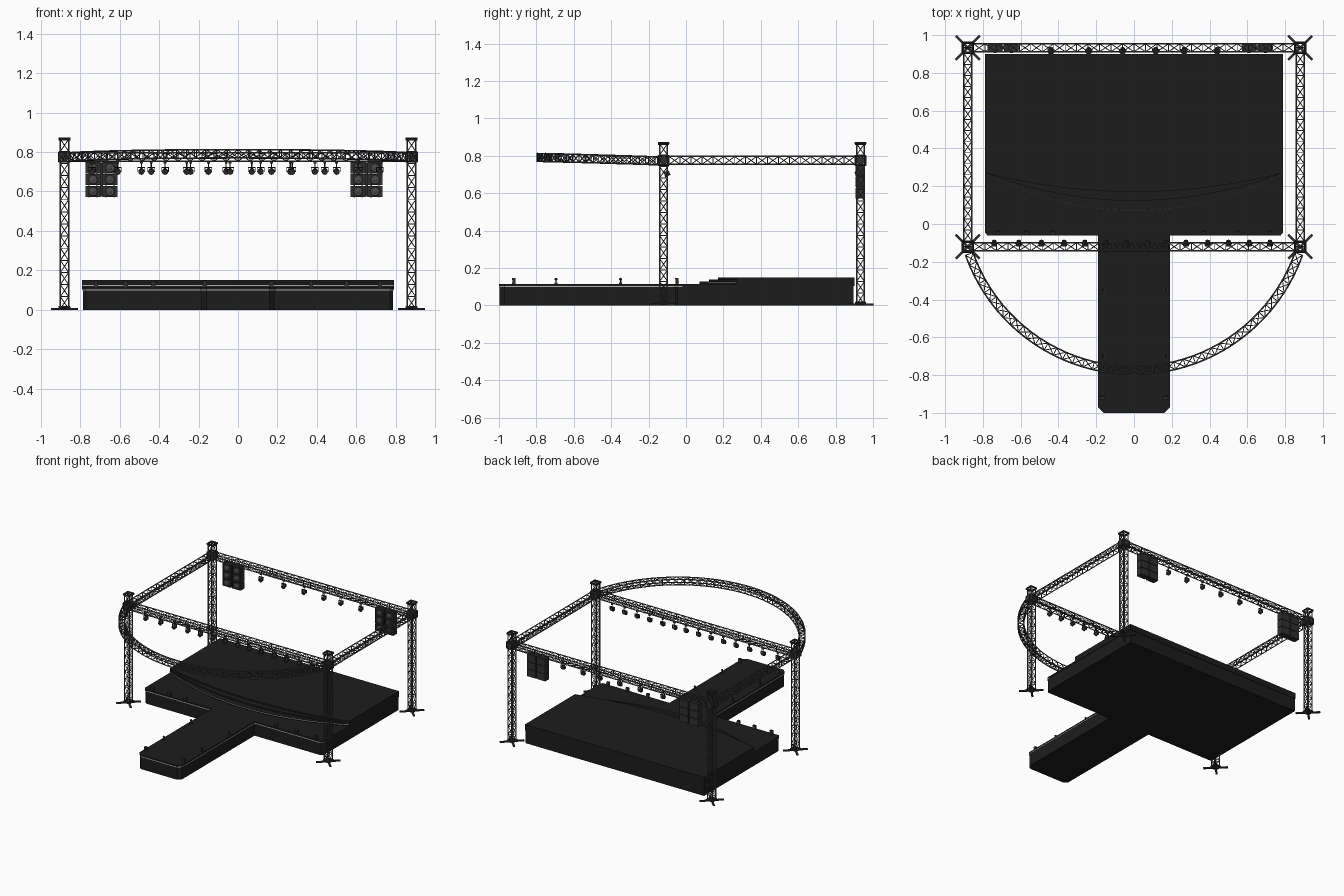
import bpy, bmesh, math
from mathutils import Vector, Matrix

if "Cube" in bpy.data.objects:
    bpy.data.objects.remove(bpy.data.objects["Cube"])

V = Vector


def material(name, c):
    m = bpy.data.materials.new(name)
    m.diffuse_color = (c, c, c, 1)
    m.use_nodes = True
    m.node_tree.nodes["Principled BSDF"].inputs["Base Color"].default_value = m.diffuse_color
    return m


BLACK = material("stage_black", 0.012)
DARK = material("equipment_dark", 0.03)
METAL = material("truss_metal", 0.07)
TRIM = material("trim_light", 0.45)


def finish(bm, name, mat, smooth=False):
    bmesh.ops.recalc_face_normals(bm, faces=bm.faces)
    me = bpy.data.meshes.new(name)
    bm.to_mesh(me)
    bm.free()
    ob = bpy.data.objects.new(name, me)
    bpy.context.collection.objects.link(ob)
    me.materials.append(mat)
    if smooth:
        for p in me.polygons:
            p.use_smooth = len(p.vertices) == 4
    return ob


def bar(bm, a, b, r, n=6, r2=None):
    """Round tube (or cone) from a to b."""
    d = (b - a).normalized()
    u = d.orthogonal().normalized()
    w = d.cross(u)
    rings = []
    for p, rad in ((a, r), (b, r if r2 is None else r2)):
        rings.append([bm.verts.new(p + rad * (u * math.cos(t) + w * math.sin(t)))
                      for t in (2 * math.pi * (i + .5) / n for i in range(n))])
    for i in range(n):
        j = (i + 1) % n
        bm.faces.new((rings[0][i], rings[0][j], rings[1][j], rings[1][i]))
    bm.faces.new(rings[0][::-1])
    bm.faces.new(rings[1])


def box(bm, c, s, rot=Matrix()):
    bmesh.ops.create_cube(bm, size=1, matrix=Matrix.Translation(c) @ rot @ Matrix.Diagonal((*s, 1)))


def slab(name, outline, z0, z1, mat):
    bm = bmesh.new()
    f = bm.faces.new([bm.verts.new((x, y, z0)) for x, y in outline])
    r = bmesh.ops.extrude_face_region(bm, geom=[f])
    for v in r["geom"]:
        if isinstance(v, bmesh.types.BMVert):
            v.co.z = z1
    return finish(bm, name, mat)


def truss(name, frames, h=0.021, rc=0.0042, rb=0.0024):
    """Box truss through frames of (centre, side vector, up vector)."""
    bm = bmesh.new()
    rows = [[c + h * (sx * s + sy * u) for sx, sy in ((-1, -1), (1, -1), (1, 1), (-1, 1))]
            for c, s, u in frames]
    for i, q in enumerate(rows):
        for k in range(4):
            bar(bm, q[k], q[(k + 1) % 4], rb)
            if i + 1 < len(rows):
                bar(bm, q[k], rows[i + 1][k], rc)
                bar(bm, q[k], rows[i + 1][(k + 1) % 4], rb)
    return finish(bm, name, METAL)


def straight(name, a, b, side, up, bay=0.06):
    a, b = V(a), V(b)
    n = round((b - a).length / bay)
    return truss(name, [(a.lerp(b, i / n), V(side), V(up)) for i in range(n + 1)])


def cage(bm, c, hx, hz, r):
    """Open cuboid frame made of tubes."""
    p = [c + V((sx * hx, sy * hx, sz * hz)) for sz in (-1, 1)
         for sx, sy in ((-1, -1), (1, -1), (1, 1), (-1, 1))]
    for k in range(4):
        j = (k + 1) % 4
        for a, b in ((k, j), (k + 4, j + 4), (k, k + 4)):
            bar(bm, p[a], p[b], r)


X, YF, YB, ZT = 0.88, -0.12, 0.933, 0.775

# towers with cross feet, corner sleeves and head frames
for label, x, y in (("front_left", -X, YF), ("front_right", X, YF),
                    ("back_left", -X, YB), ("back_right", X, YB)):
    straight(label + "_tower", (x, y, 0.005), (x, y, 0.865), (1, 0, 0), (0, 1, 0))
    bm = bmesh.new()
    for a in (45, 135):
        box(bm, V((x, y, 0.005)), (0.18, 0.014, 0.01), Matrix.Rotation(math.radians(a), 4, 'Z'))
    cage(bm, V((x, y, 0.012)), 0.026, 0.004, 0.004)
    finish(bm, label + "_foot", DARK)
    bm = bmesh.new()
    cage(bm, V((x, y, ZT)), 0.027, 0.024, 0.0055)
    for s in (-1, 1):
        for d in (V((1, 0, 0)), V((0, 1, 0))):
            bar(bm, V((x, y, ZT)) + d * s * 0.024, V((x, y, ZT)) + d * s * 0.033, 0.022, 8)
    finish(bm, label + "_sleeve", DARK)
    bm = bmesh.new()
    cage(bm, V((x, y, 0.866)), 0.027, 0.004, 0.004)
    bar(bm, V((x - 0.027, y, 0.866)), V((x + 0.027, y, 0.866)), 0.004)
    finish(bm, label + "_head_frame", DARK)

# horizontal roof trusses
for label, y in (("front", YF), ("back", YB)):
    straight(label + "_truss", (-X + .03, y, ZT), (X - .03, y, ZT), (0, 1, 0), (0, 0, 1))
for label, x in (("left", -X), ("right", X)):
    straight(label + "_truss", (x, YF + .03, ZT), (x, YB - .03, ZT), (1, 0, 0), (0, 0, 1))

# curved front truss, rising slightly to its middle
R, CY, N = 0.925, 0.15, 42
half = math.asin(0.872 / R)
frames = []
for i in range(N + 1):
    t = half * (2 * i / N - 1)
    out = V((math.sin(t), -math.cos(t), 0))
    frames.append((V((0, CY, ZT - .002 + 0.018 * (1 - abs(t / half) ** 2))) + R * out, out, V((0, 0, 1))))
truss("curved_truss", frames)


# T-shaped stage deck with runway
def deck(o=0.0, back=0.9):
    r = [(0.79 + o, back), (0.79 + o, -0.045), (0.775 + o, -0.062 - o), (0.19 + o, -0.062 - o),
         (0.19 + o, -0.97), (0.16, -1 - o)]
    return r + [(-x, y) for x, y in reversed(r)]


slab("stage_base", deck(-0.004, 0.896), 0, 0.098, BLACK)
slab("stage_trim", deck(-0.001, -0.02), 0.098, 0.104, TRIM)
slab("stage_core", deck(-0.004, 0.896), 0.097, 0.106, BLACK)
slab("stage_deck", deck(), 0.104, 0.115, BLACK)


# curved steps up to the rear platform
def tier(depth, o=0.0):
    pts = [(0.79 * (i / 16 - 1), 0.27 - o - depth * (1 - (i / 16 - 1) ** 2)) for i in range(33)]
    return pts + [(0.79, 0.9), (-0.79, 0.9)]


for k, (d, z0, z1) in enumerate(((0.197, 0.11, 0.127), (0.147, 0.127, 0.139), (0.1, 0.139, 0.15))):
    slab(f"platform_step_{k + 1}", tier(d), z0, z1, BLACK)
arc = tier(0.197)[:33]
slab("step_trim", [(x, y - .002) for x, y in arc] + [(x, y + .002) for x, y in arc[::-1]], 0.121, 0.125, TRIM)

# speaker clusters: two columns of three cabinets
for label, x0 in (("left", -0.6925), ("right", 0.6525)):
    bm, cones = bmesh.new(), bmesh.new()
    for sx in (-1, 1):
        x = x0 + sx * 0.043
        for k in range(3):
            z = 0.72 - k * 0.06
            box(bm, V((x, 0.935, z)), (0.076, 0.042, 0.056))
            for ex in (-1, 1):  # raised cabinet rim
                box(bm, V((x + ex * .036, 0.911, z)), (0.004, 0.008, 0.056))
                box(bm, V((x, 0.911, z + ex * .026)), (0.076, 0.008, 0.004))
            bar(cones, V((x, 0.914, z)), V((x, 0.909, z)), 0.024, 20, 0.021)
            bar(cones, V((x, 0.909, z)), V((x, 0.905, z)), 0.012, 16, 0.006)
        for s in (-1, 1):
            box(bm, V((x + s * 0.02, 0.935, 0.66)), (0.006, 0.03, 0.18))
    box(bm, V((x0, 0.935, 0.751)), (0.165, 0.02, 0.008))
    box(bm, V((x0, 0.935, 0.66)), (0.014, 0.012, 0.17))
    finish(bm, label + "_speaker_cabinets", DARK)
    finish(cones, label + "_speaker_cones", METAL, True)


# hanging spotlights
def spotlight(name, x, y):
    bm = bmesh.new()
    box(bm, V((x, y, 0.748)), (0.014, 0.016, 0.012))
    bar(bm, V((x, y, 0.75)), V((x, y, 0.722)), 0.003)
    box(bm, V((x, y, 0.722)), (0.038, 0.012, 0.004))
    for s in (-1, 1):
        box(bm, V((x + s * 0.0175, y, 0.711)), (0.003, 0.01, 0.024))
    d = V((0, -1, -0.35)).normalized()
    c = V((x, y, 0.704))
    bar(bm, c - d * 0.014, c + d * 0.006, 0.011, 12, 0.0145)
    bar(bm, c + d * 0.006, c + d * 0.016, 0.0155, 12)
    finish(bm, name, DARK, True)


for i, x in enumerate((-.74, -.61, -.49, -.37, -.26, -.15, -.04, .07, .17, .275, .39, .5, .61, .72)):
    spotlight(f"front_spotlight_{i + 1}", x, -0.1)
for i, x in enumerate((-.44, -.24, -.06, .115, .265, .44)):
    spotlight(f"back_spotlight_{i + 1}", x, 0.92)

# small floor lamps along the deck edges
spots = [(s * 0.168, y) for s in (-1, 1) for y in (-0.92, -0.695, -0.35)]
spots += [(x, -0.048) for x in (-.72, -.57, -.43, .37, .55, .72)]
for i, (x, y) in enumerate(spots):
    bm = bmesh.new()
    box(bm, V((x, y, 0.118)), (0.022, 0.018, 0.006))
    if y in (-0.695, -0.35):
        bar(bm, V((x, y, 0.12)), V((x, y, 0.135)), 0.004)
        bmesh.ops.create_icosphere(bm, subdivisions=2, radius=0.008, matrix=Matrix.Translation((x, y, 0.14)))
    else:
        box(bm, V((x, y, 0.133)), (0.022, 0.017, 0.026), Matrix.Rotation(0.12, 4, 'X'))
    finish(bm, f"floor_lamp_{i + 1}", DARK)
